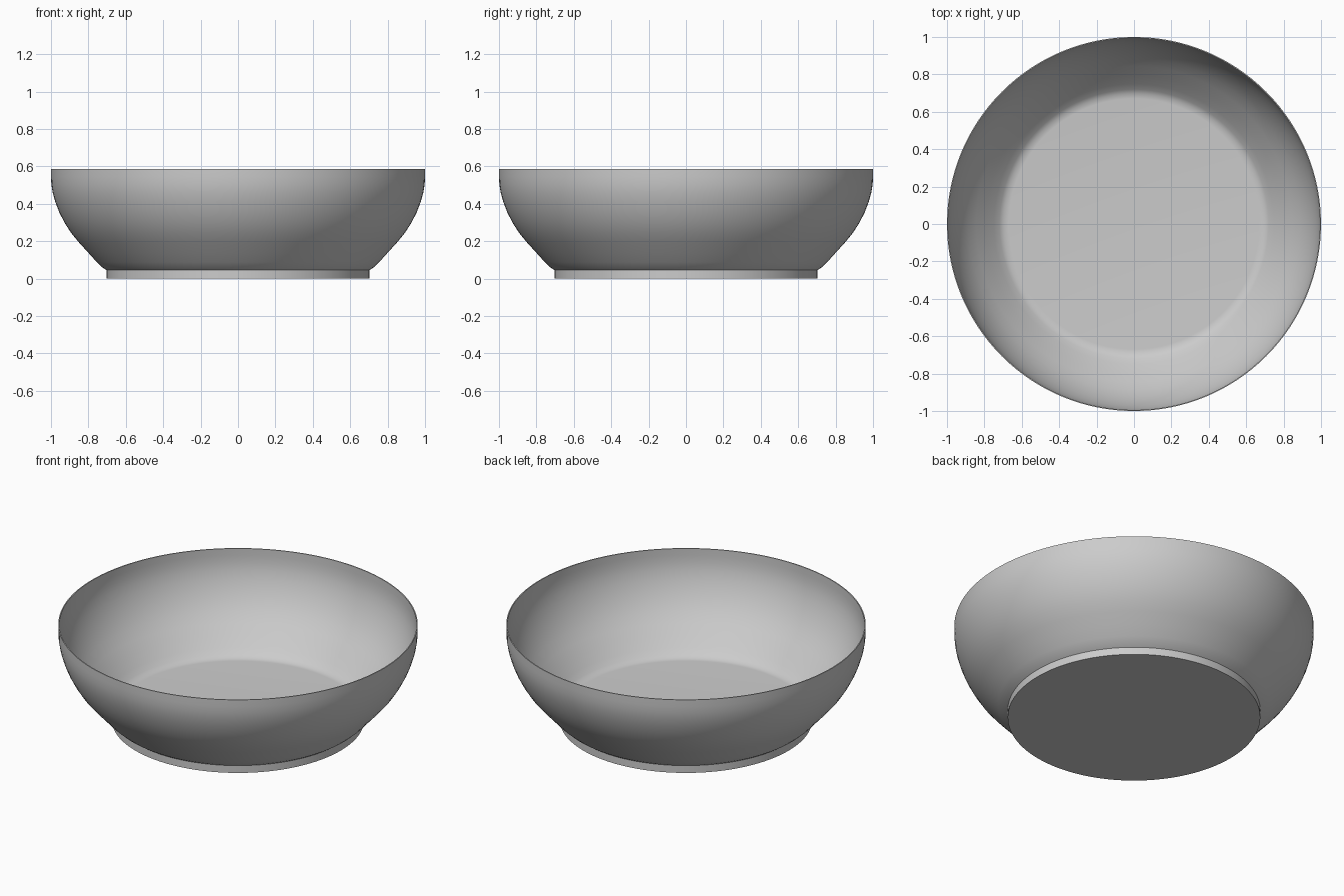
import bpy, bmesh, math

if "Cube" in bpy.data.objects:
    bpy.data.objects.remove(bpy.data.objects["Cube"])


def lathe(name, profile, segments=128):
    """Revolve an (r, z) profile round the z axis; r = 0 points become poles."""
    bm = bmesh.new()
    rings = []
    for r, z in profile:
        if r == 0:
            rings.append([bm.verts.new((0, 0, z))] * segments)
        else:
            rings.append([bm.verts.new((r * math.cos(2 * math.pi * i / segments),
                                        r * math.sin(2 * math.pi * i / segments), z))
                          for i in range(segments)])
    for a, b in zip(rings, rings[1:]):
        for i in range(segments):
            j = (i + 1) % segments
            bm.faces.new(dict.fromkeys((a[i], a[j], b[j], b[i])))
    bmesh.ops.recalc_face_normals(bm, faces=bm.faces)
    mesh = bpy.data.meshes.new(name)
    bm.to_mesh(mesh)
    bm.free()
    obj = bpy.data.objects.new(name, mesh)
    bpy.context.collection.objects.link(obj)
    bpy.ops.object.select_all(action='DESELECT')
    obj.select_set(True)
    bpy.context.view_layer.objects.active = obj
    bpy.ops.object.shade_smooth_by_angle(angle=math.radians(50))
    return obj


# Curved wall, from the foot up to the rim
wall = [(0.703, 0.045), (0.725, 0.06), (0.755, 0.088), (0.80, 0.138), (0.85, 0.193),
        (0.893, 0.245), (0.928, 0.30), (0.956, 0.355), (0.977, 0.41),
        (0.991, 0.46), (0.998, 0.505), (1.0, 0.545), (1.0, 0.587)]

# Thin inner skin and the flat floor
t = 0.006
inner = [(r - t, z + t * (1 - z / 0.587)) for r, z in reversed(wall)]
foot = [(0, 0), (0.703, 0)]
floor = [(0.67, 0.048), (0, 0.048)]

lathe("bowl", foot + wall + inner + floor)
